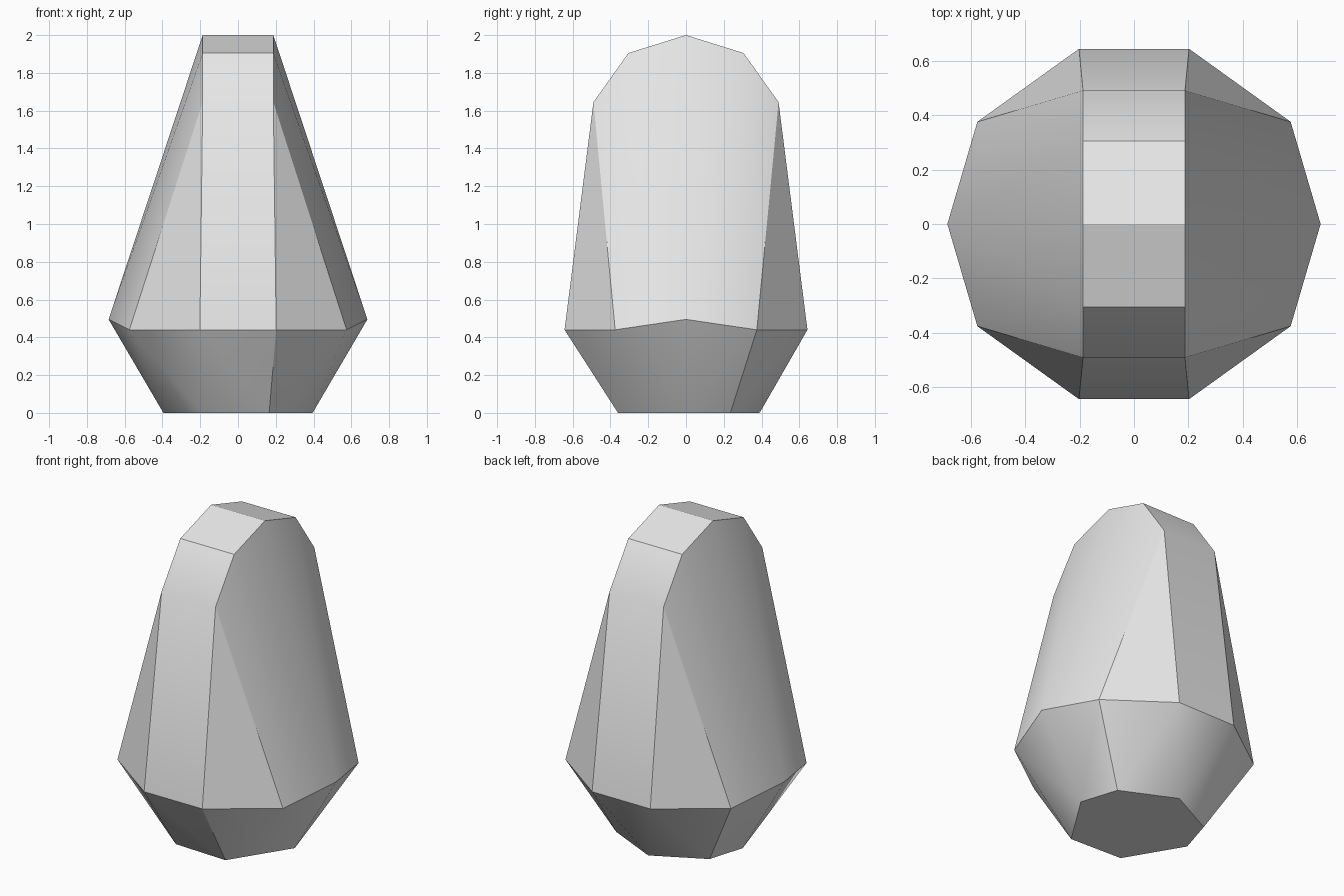
import bpy
import bmesh
import math

cube = bpy.data.objects.get("Cube")
if cube:
    bpy.data.objects.remove(cube, do_unlink=True)

# Single grey material
grey = bpy.data.materials.new("light_grey")
grey.use_nodes = True
colour = (0.8, 0.8, 0.8, 1.0)
grey.diffuse_color = colour
grey.node_tree.nodes["Principled BSDF"].inputs["Base Color"].default_value = colour


def mirrored(points):
    """Repeat points across both the x and y planes, without duplicates."""
    return sorted({(sx * x, sy * y, z) for x, y, z in points
                   for sx in (1, -1) for sy in (1, -1)})


# Seven-sided foot
foot = [(0.165, -0.36, 0), (0.395, 0.0, 0), (0.32, 0.235, 0), (-0.01, 0.39, 0),
        (-0.325, 0.23, 0), (-0.395, 0.0, 0), (-0.19, -0.345, 0)]

# Ten-sided waist, slightly raised at the two sides
waist = mirrored([(0.685, 0, 0.495), (0.575, 0.375, 0.44), (0.202, 0.643, 0.44)])

# Arched ridge band running front to back
ridge = mirrored([(0.187, 0.49, 1.645), (0.187, 0.305, 1.905), (0.187, 0, 2.0)])

# Faceted body: convex skin over foot, waist and ridge
bm = bmesh.new()
for point in foot + waist + ridge:
    bm.verts.new(point)
bmesh.ops.convex_hull(bm, input=bm.verts[:])
bmesh.ops.dissolve_limit(bm, angle_limit=math.radians(0.5),
                         verts=bm.verts[:], edges=bm.edges[:])
bmesh.ops.recalc_face_normals(bm, faces=bm.faces[:])

mesh = bpy.data.meshes.new("faceted_body")
bm.to_mesh(mesh)
bm.free()
mesh.materials.append(grey)
body = bpy.data.objects.new("faceted_body", mesh)
bpy.context.collection.objects.link(body)

# Soft shading across shallow edges only
bpy.ops.object.select_all(action="DESELECT")
body.select_set(True)
bpy.context.view_layer.objects.active = body
bpy.ops.object.shade_smooth_by_angle(angle=math.radians(30))
